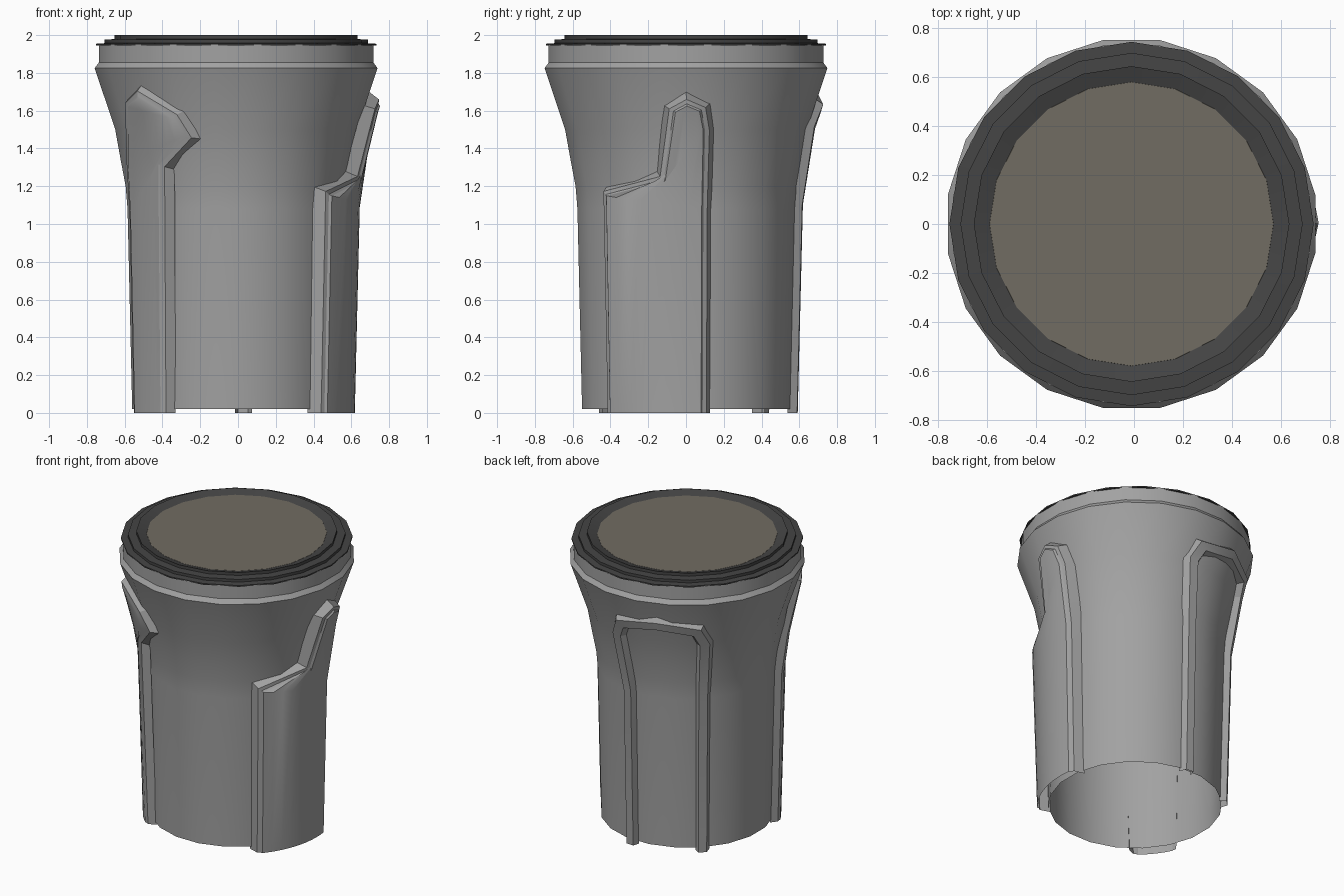
import bpy
import bmesh
from math import sin, cos, pi, radians
from mathutils import Vector

if "Cube" in bpy.data.objects:
    bpy.data.objects.remove(bpy.data.objects["Cube"])

SIDES = 20
CENTRE_X = -0.01
MEAN_R = 0.6


def material(name, rgb):
    m = bpy.data.materials.new(name)
    m.use_nodes = True
    m.diffuse_color = (*rgb, 1)
    m.node_tree.nodes["Principled BSDF"].inputs["Base Color"].default_value = (*rgb, 1)
    return m


grey = material("mid grey", (0.36, 0.36, 0.36))
dark = material("dark grey", (0.058, 0.058, 0.058))
tan = material("warm grey", (0.165, 0.15, 0.122))


def finish(name, bm, mat, angle, orient=True):
    if orient:
        bmesh.ops.recalc_face_normals(bm, faces=bm.faces)
    me = bpy.data.meshes.new(name)
    bm.to_mesh(me)
    bm.free()
    ob = bpy.data.objects.new(name, me)
    bpy.context.collection.objects.link(ob)
    me.materials.append(mat)
    ob.location.x = CENTRE_X
    bpy.ops.object.select_all(action="DESELECT")
    ob.select_set(True)
    bpy.context.view_layer.objects.active = ob
    bpy.ops.object.shade_smooth_by_angle(angle=radians(angle))
    return ob


def lathe(name, profile, mat, turn=0.0, cap=False, angle=25):
    """Turn a (radius, z) profile about the z axis."""
    bm = bmesh.new()
    rings = [[bm.verts.new((r * cos(turn + 2 * pi * i / SIDES),
                            r * sin(turn + 2 * pi * i / SIDES), z))
              for i in range(SIDES)] for r, z in profile]
    for a, b in zip(rings, rings[1:]):
        for i in range(SIDES):
            j = (i + 1) % SIDES
            bm.faces.new((a[i], a[j], b[j], b[i]))
    if cap:
        bm.faces.new(rings[-1])
    return finish(name, bm, mat, angle, orient=False)


# Flared sleeve, open underneath, and its rim band
flare = [(0.557, 0.02), (0.582, 1.08), (0.592, 1.2), (0.617, 1.33),
         (0.648, 1.5), (0.758, 1.825)]
lathe("flared_sleeve", flare, grey, pi / SIDES)
lathe("rim_band", [(0.758, 1.825), (0.736, 1.855), (0.736, 1.95), (0.66, 1.95)],
      grey, pi / SIDES)

# Stepped dark rings and the top disc
lathe("stepped_ring", [(0.70, 1.945), (0.742, 1.945), (0.742, 1.954), (0.697, 1.957),
                       (0.697, 1.976), (0.643, 1.979), (0.643, 2.0), (0.578, 1.98)], dark)
lathe("top_disc", [(0.585, 1.97), (0.578, 1.981)], tan, cap=True)


def sleeve_radius(z):
    for (r0, z0), (r1, z1) in zip(flare, flare[1:]):
        if z <= z1:
            return r0 + (r1 - r0) * (z - z0) / (z1 - z0)
    return flare[-1][0]


def on_sleeve(p, lift):
    """Place an unrolled (arc, height) point on the sleeve."""
    a, r = p.x / MEAN_R, sleeve_radius(p.y) + lift
    return (r * cos(a), r * sin(a), p.y)


def inset(path, d):
    """Move an open outline inwards, with mitred corners."""
    out = []
    for i, p in enumerate(path):
        normals = []
        for a, b in ((i - 1, i), (i, i + 1)):
            if a >= 0 and b < len(path):
                t = (path[b] - path[a]).normalized()
                normals.append(Vector((t.y, -t.x)))
        n = sum(normals, Vector((0, 0))).normalized()
        out.append(p + n * d / max(n.dot(normals[0]), 0.5))
    out[0].y, out[-1].y = path[0].y, path[-1].y
    return out


def arch(name, outline, steps, filled, columns=8):
    """Raised arch: outline is (degrees, z) up one leg and down the other;
    steps are (inset, lift) pairs from the outside in."""
    path = [Vector((radians(a) * MEAN_R, z)) for a, z in outline]
    n = len(path)
    bm = bmesh.new()
    loops = [inset(path, d) for d, _ in steps]
    bands = [[bm.verts.new(on_sleeve(p, lift)) for p in loop]
             for loop, (_, lift) in zip(loops, steps)]
    for a, b in zip(bands, bands[1:]):
        for i in range(n - 1):
            bm.faces.new((a[i], a[i + 1], b[i + 1], b[i]))
    if filled:
        # Span the two legs row by row, following the curve of the sleeve
        last, lift, rows = loops[-1], steps[-1][1], []
        for i in range(n // 2):
            mid = [bm.verts.new(on_sleeve(last[i].lerp(last[n - 1 - i], k / columns), lift))
                   for k in range(1, columns)]
            rows.append([bands[-1][i], *mid, bands[-1][n - 1 - i]])
        for a, b in zip(rows, rows[1:]):
            for k in range(columns):
                bm.faces.new((a[k], a[k + 1], b[k + 1], b[k]))
        peak = bands[-1][n // 2]
        for k in range(columns):
            bm.faces.new((rows[-1][k], rows[-1][k + 1], peak))
    return finish(name, bm, grey, 25)


# Stepped arch on the left side
arch("left_arch",
     [(-46, 0.0), (-46, 1.2), (-15, 1.28), (-10, 1.63), (0, 1.7),
      (11, 1.64), (13.5, 1.5), (13.5, 1.08), (13.5, 0.0)],
     [(0, -0.012), (0.035, 0.055), (0.055, 0.06), (0.065, 0.072)], True)

# Hooked arch on the front right
arch("front_right_arch",
     [(-159, 0.0), (-159, 1.05), (-156, 1.32), (-146, 1.66), (-134, 1.74),
      (-114, 1.6), (-107, 1.45), (-123, 1.29), (-126, 0.0)],
     [(0, -0.012), (0.03, 0.035), (0.05, 0.04), (0.06, 0.045)], True)

# Open arch on the back, with the plain sleeve showing inside
arch("back_arch",
     [(81, 0.0), (81, 1.1), (78, 1.52), (84, 1.66), (109, 1.71),
      (134, 1.66), (140, 1.52), (140, 1.1), (140, 0.0)],
     [(0, -0.012), (0.03, 0.035), (0.085, 0.035), (0.1, -0.012)], False)
